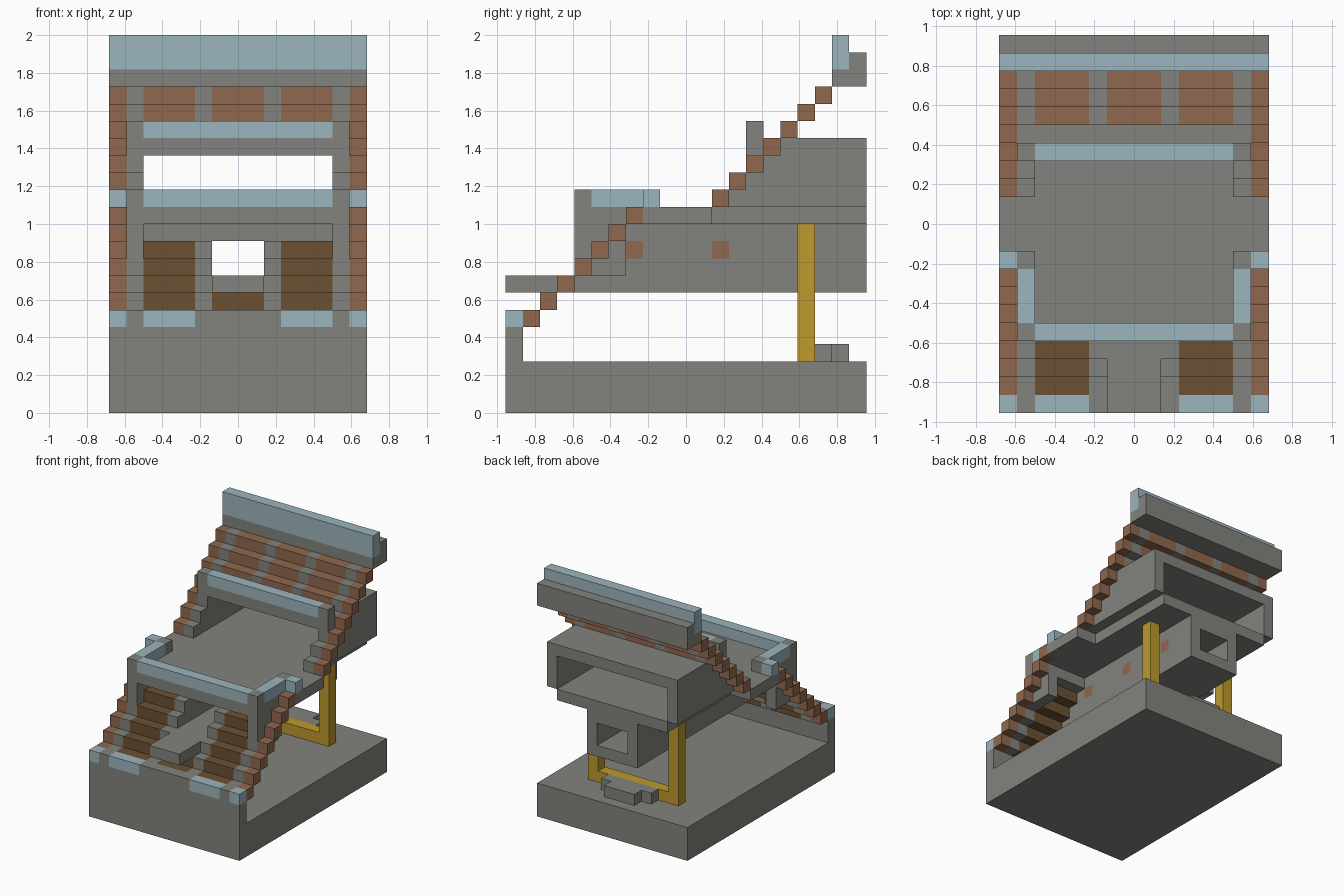
import bpy
import bmesh
from mathutils import Matrix

cube = bpy.data.objects.get("Cube")
if cube:
    bpy.data.objects.remove(cube, do_unlink=True)

# Block grid: WIDE x DEEP x 22 cells, each U units
U, WIDE, DEEP = 1 / 11, 15, 21


def material(name, rgb):
    m = bpy.data.materials.new(name)
    m.use_nodes = True
    colour = (*rgb, 1)
    m.diffuse_color = colour
    bsdf = m.node_tree.nodes["Principled BSDF"]
    bsdf.inputs["Base Color"].default_value = colour
    bsdf.inputs["Roughness"].default_value = 0.9
    return m


GREY = material("stone grey", (0.225, 0.225, 0.205))
BLUE = material("pale blue", (0.33, 0.46, 0.51))
BROWN = material("roof brown", (0.28, 0.14, 0.076))
DARK = material("dark brown", (0.147, 0.082, 0.032))
GOLD = material("golden yellow", (0.51, 0.32, 0.025))


def part(name, mat, boxes, mirror=False):
    """Boxes are cell ranges (x0, x1, y0, y1, z0, z1)."""
    bm = bmesh.new()
    if mirror:
        boxes = boxes + [(WIDE - b[1], WIDE - b[0], *b[2:]) for b in boxes]
    for x0, x1, y0, y1, z0, z1 in boxes:
        centre = ((x0 + x1 - WIDE) / 2 * U, (y0 + y1 - DEEP) / 2 * U, (z0 + z1) / 2 * U)
        size = ((x1 - x0) * U, (y1 - y0) * U, (z1 - z0) * U, 1)
        bmesh.ops.create_cube(bm, size=1, matrix=Matrix.Translation(centre) @ Matrix.Diagonal(size))
    mesh = bpy.data.meshes.new(name)
    bm.to_mesh(mesh)
    bm.free()
    mesh.materials.append(mat)
    bpy.context.collection.objects.link(bpy.data.objects.new(name, mesh))


def steps(x0, x1, first, last, rise):
    """Diagonal run of one-cell steps."""
    return [(x0, x1, y, y + 1, y + rise, y + rise + 1) for y in range(first, last + 1)]


# Base and front wall
part("base", GREY, [(0, WIDE, 0, DEEP, 0, 3)])
part("front_wall", GREY, [(0, WIDE, 0, 1, 3, 5), (1, 2, 0, 1, 5, 6),
                          (5, 10, 0, 1, 5, 6), (13, 14, 0, 1, 5, 6)])
part("front_wall_trim", BLUE, [(0, 1, 0, 1, 5, 6), (2, 5, 0, 1, 5, 6)], True)

# Lower roof steps
part("lower_roof_edge", BROWN, steps(0, 1, 1, 7, 4), True)
part("lower_roof_rib", GREY, steps(1, 2, 1, 3, 4) + steps(5, 6, 1, 3, 4), True)
part("lower_roof_panel", DARK, steps(2, 5, 1, 5, 4), True)
part("lower_roof_centre", DARK, steps(6, 9, 1, 2, 4))

# Entrance walkway and tunnel
part("walkway", GREY, [(6, 9, 0, 4, 7, 8)])
part("tunnel_floor", GREY, [(5, 10, 4, DEEP, 7, 8)])
part("tunnel_ceiling", GREY, [(5, 10, 7, DEEP, 10, 11)])
windows = (7, 12, 17)
edges = [5] + [e for y in windows for e in (y, y + 1)] + [DEEP]
part("tunnel_wall", GREY, [(5, 6, 4, DEEP, 8, 9)] +
     [(5, 6, a, b, 9, 10) for a, b in zip(edges[::2], edges[1::2])], True)
part("tunnel_window", BROWN, [(5, 6, y, y + 1, 9, 10) for y in windows], True)
part("entrance_lintel", GREY, [(2, 13, 6, 7, 10, 11)])

# Deck and balcony
part("deck", GREY, [(2, 13, 4, 7, 11, 12), (1, 14, 7, 8, 11, 12),
                    (0, WIDE, 8, 12, 11, 12), (2, 13, 12, DEEP, 11, 12)])
part("balcony_side", GREY, [(1, 2, 4, 7, 8, 12), (1, 2, 4, 5, 12, 13),
                            (1, 2, 8, 9, 12, 13)], True)
part("balcony_front_trim", BLUE, [(2, 13, 4, 5, 12, 13)])
part("balcony_side_trim", BLUE, [(1, 2, 5, 8, 12, 13), (0, 1, 8, 9, 12, 13)], True)

# Upper room, open at front and back
part("upper_room_wall", GREY, [(1, 2, 12, DEEP, 12, 13), (1, 2, 13, DEEP, 13, 14),
                               (1, 2, 14, DEEP, 14, 15), (1, 2, 14, 15, 16, 17)], True)
part("upper_room_roof", GREY, [(1, 14, 14, DEEP, 15, 16)])
part("upper_room_trim", BLUE, [(2, 13, 14, 15, 16, 17)])

# Upper roof steps and ridge
part("upper_roof_edge", BROWN, steps(0, 1, 12, 18, 0), True)
part("upper_roof_panel", BROWN, [s for x in (2, 6, 10) for s in steps(x, x + 3, 16, 18, 0)])
part("upper_roof_rib", GREY, [s for x in (1, 5) for s in steps(x, x + 1, 16, 18, 0)], True)
part("ridge_beam", GREY, [(0, WIDE, 19, DEEP, 19, 20), (0, WIDE, 20, DEEP, 20, 21)])
part("ridge_cap", BLUE, [(0, WIDE, 19, 20, 20, 22)])

# Rear support frame and doorstep
part("support_post", GOLD, [(3, 4, 17, 18, 3, 11)], True)
part("support_sill", GOLD, [(4, 11, 17, 18, 3, 4)])
part("doorstep", GREY, [(5, 10, 18, 19, 3, 4), (6, 9, 19, 20, 3, 4)])
